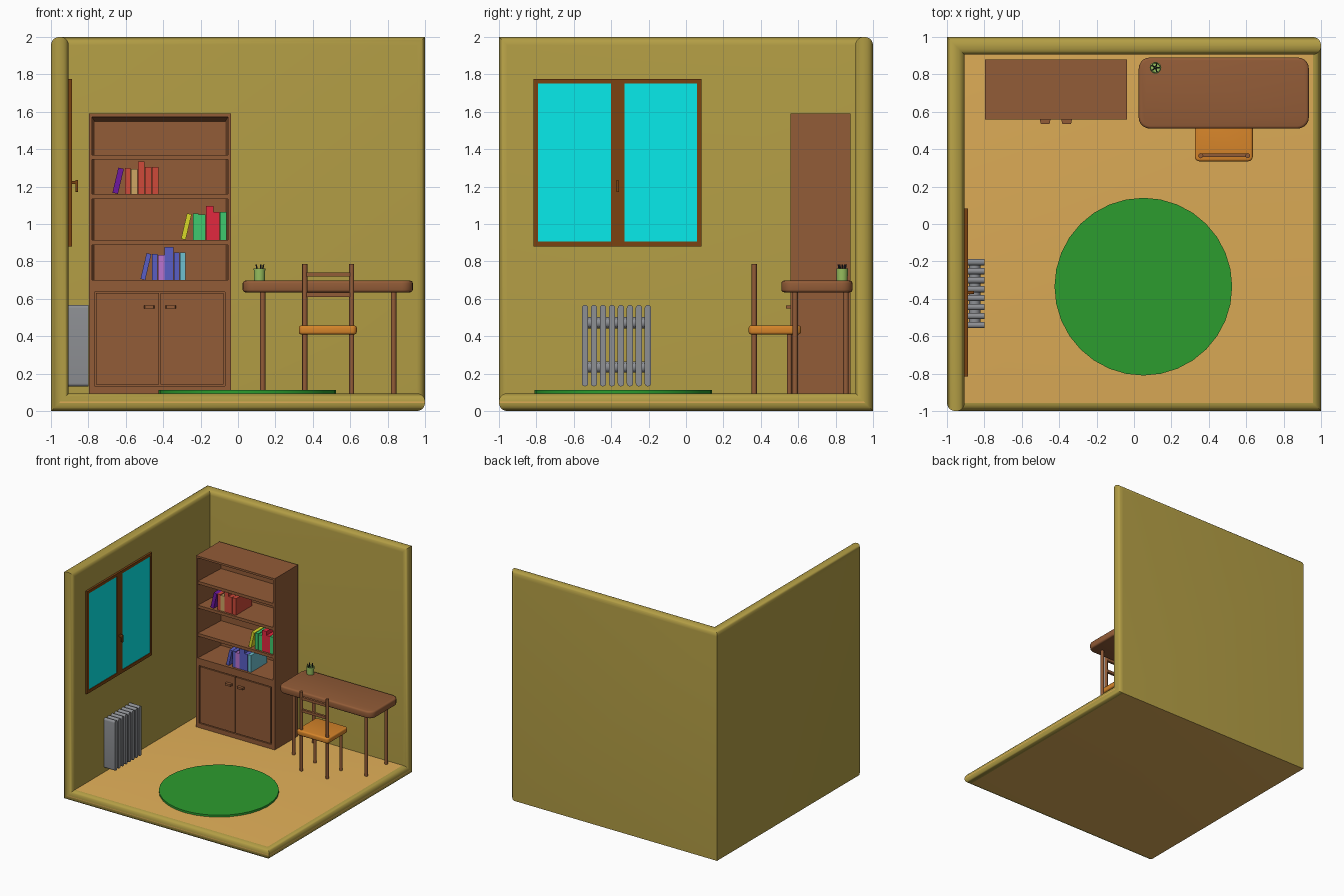
import bpy, bmesh, math
from mathutils import Matrix, Vector

if "Cube" in bpy.data.objects:
    bpy.data.objects.remove(bpy.data.objects["Cube"])


def material(name, r, g, b):
    m = bpy.data.materials.new(name)
    m.diffuse_color = [(c / 255) ** 2.2 for c in (r, g, b)] + [1]
    m.use_nodes = True
    m.node_tree.nodes["Principled BSDF"].inputs["Base Color"].default_value = m.diffuse_color
    return m


WALL = material("wall_paint", 176, 155, 70)
FLOOR = material("floor_wood", 222, 172, 88)
WOOD = material("brown_wood", 145, 92, 58)
FRAME = material("frame_wood", 122, 68, 24)
GLASS = material("glass", 16, 235, 235)
RUG = material("rug_green", 48, 155, 50)
SEAT = material("seat_orange", 214, 132, 46)
METAL = material("metal_grey", 140, 142, 146)
CUP = material("cup_green", 150, 190, 95)
DARK = material("pencil_dark", 50, 50, 60)


def finish(bm, name, mats, smooth=False):
    bmesh.ops.recalc_face_normals(bm, faces=bm.faces)
    me = bpy.data.meshes.new(name)
    bm.to_mesh(me)
    bm.free()
    ob = bpy.data.objects.new(name, me)
    bpy.context.collection.objects.link(ob)
    for m in mats:
        me.materials.append(m)
    if smooth:
        bpy.context.view_layer.objects.active = ob
        bpy.ops.object.select_all(action='DESELECT')
        ob.select_set(True)
        bpy.ops.object.shade_smooth_by_angle(angle=math.radians(40))
    return ob


def bevel(bm, edges, width, seg):
    bmesh.ops.bevel(bm, geom=edges, offset=width, segments=seg, profile=0.5,
                    affect='EDGES', clamp_overlap=True)


def box(name, x, y, z, mat, axis_bevel=None, edge_bevel=0, pivot=None, lean=0):
    """Box from (min, max) ranges; axis_bevel = (axis, width) rounds edges along one axis."""
    bm = bmesh.new()
    size = [b - a for a, b in (x, y, z)]
    mid = [(a + b) / 2 for a, b in (x, y, z)]
    bmesh.ops.create_cube(bm, size=1, matrix=Matrix.Translation(mid) @ Matrix.Diagonal(size + [1]))
    if axis_bevel:
        ax, w = axis_bevel
        bevel(bm, [e for e in bm.edges if abs((e.verts[0].co - e.verts[1].co)[ax]) > 1e-5], w, 5)
    if edge_bevel:
        bm.normal_update()
        bevel(bm, [e for e in bm.edges if e.calc_face_angle() > 1], edge_bevel, 3)
    if lean:
        bmesh.ops.rotate(bm, verts=bm.verts, cent=pivot, matrix=Matrix.Rotation(lean, 3, 'Y'))
    return finish(bm, name, [mat], bool(axis_bevel or edge_bevel))


def prism(name, pts, axis, a, b, mat):
    """Extrude a profile along z (points are x, y) or along x (points are y, z)."""
    bm = bmesh.new()
    to3 = (lambda p: (p[0], p[1], a)) if axis == 'z' else (lambda p: (a, p[0], p[1]))
    face = bm.faces.new([bm.verts.new(to3(p)) for p in pts])
    ext = bmesh.ops.extrude_face_region(bm, geom=[face])['geom']
    move = (0, 0, b - a) if axis == 'z' else (b - a, 0, 0)
    bmesh.ops.translate(bm, vec=move, verts=[v for v in ext if isinstance(v, bmesh.types.BMVert)])
    return finish(bm, name, [mat])


def rod(name, p, q, r, mat, sides=12):
    p, q = Vector(p), Vector(q)
    d = q - p
    bm = bmesh.new()
    bmesh.ops.create_cone(bm, cap_ends=True, segments=sides, radius1=r, radius2=r, depth=d.length,
                          matrix=Matrix.Translation((p + q) / 2) @ d.to_track_quat('Z', 'Y').to_matrix().to_4x4())
    return finish(bm, name, [mat], True)


# room shell: floor and two walls, with the open rim rounded
bm = bmesh.new()
T = 0.095
rim = [(-1, -1, 0), (1, -1, 0), (1, 1, 0), (1, 1, 2), (-1, 1, 2), (-1, -1, 2)]
inset = lambda c: (max(c[0], -1 + T), min(c[1], 1 - T), max(c[2], T))
outer = [bm.verts.new(c) for c in rim]
inner = [bm.verts.new(inset(c)) for c in rim]
hubs = [bm.verts.new((-1, 1, 0)), bm.verts.new(inset((-1, 1, 0)))]
for ring, hub in zip((outer, inner), hubs):
    for k in (0, 2, 4):
        f = bm.faces.new([ring[k], ring[k + 1], ring[(k + 2) % 6], hub])
        f.material_index = 1 if k == 0 else 0
for k in range(6):
    j = (k + 1) % 6
    f = bm.faces.new([outer[k], outer[j], inner[j], inner[k]])
    f.material_index = 1 if k < 2 else 0
bmesh.ops.recalc_face_normals(bm, faces=bm.faces)
bevel(bm, [e for e in bm.edges if not set(hubs) & set(e.verts)
           and (set(e.verts) <= set(outer) or set(e.verts) <= set(inner))], 0.044, 5)
finish(bm, "room_shell", [WALL, FLOOR], True)

# rug
rod("rug", (0.05, -0.335, 0.09), (0.05, -0.335, 0.112), 0.475, RUG, 32)

# window: frame bars, two panes, handle
FX = (-0.91, -0.887)
for i, y in enumerate([(-0.815, -0.79), (-0.40, -0.33), (0.06, 0.083)]):
    box(f"window_upright_{i}", FX, y, (0.88, 1.775), FRAME)
for i, z in enumerate([(0.88, 0.907), (1.75, 1.775)]):
    box(f"window_crossbar_{i}", FX, (-0.815, 0.083), z, FRAME)
for i, y in enumerate([(-0.79, -0.40), (-0.33, 0.06)]):
    box(f"window_pane_{i}", (-0.91, -0.893), y, (0.907, 1.75), GLASS)
box("window_handle_stem", (-0.89, -0.86), (-0.374, -0.358), (1.213, 1.231), FRAME)
box("window_handle", (-0.87, -0.856), (-0.375, -0.357), (1.17, 1.235), FRAME, (0, 0.008))

# radiator: rounded fins joined by two pipes
for i in range(8):
    y = -0.557 + i * 0.048
    box(f"radiator_fin_{i}", (-0.905, -0.80), (y, y + 0.034), (0.132, 0.567), METAL, (0, 0.0165))
for i, z in enumerate((0.235, 0.472)):
    rod(f"radiator_pipe_{i}", (-0.852, -0.54, z), (-0.852, -0.2, z), 0.03, METAL, 20)

# bookcase shell: sides and top taper slightly towards the back
X0, X1, YF, YB = -0.797, -0.037, 0.56, 0.88
prism("bookcase_left_side", [(X0, YF), (X0, YB), (X0 + 0.032, YB), (X0 + 0.016, YF)], 'z', 0.09, 1.59, WOOD)
prism("bookcase_right_side", [(X1, YF), (X1, YB), (X1 - 0.032, YB), (X1 - 0.016, YF)], 'z', 0.09, 1.59, WOOD)
prism("bookcase_top", [(YF, 1.59), (YB, 1.59), (YB, 1.545), (YF, 1.573)], 'x', X0 + 0.01, X1 - 0.01, WOOD)
box("bookcase_back", (X0 + 0.01, X1 - 0.01), (0.86, YB), (0.1, 1.58), WOOD)
for i, z in enumerate((0.915, 1.16, 1.37)):
    box(f"shelf_{i}", (X0 + 0.012, X1 - 0.012), (YF + 0.002, 0.87), (z - 0.026, z), WOOD)

# bookcase cupboard: body, front frame, doors and tapered handles
box("cupboard_body", (X0 + 0.01, X1 - 0.01), (0.58, 0.87), (0.09, 0.70), WOOD)
for n, z in (("top", (0.637, 0.70)), ("bottom", (0.09, 0.134))):
    box(f"cupboard_{n}_rail", (X0 + 0.01, X1 - 0.01), (YF, 0.59), z, WOOD)
for n, x in (("left", (X0 + 0.005, -0.768)), ("right", (-0.07, X1 - 0.005))):
    box(f"cupboard_{n}_stile", x, (YF, 0.59), (0.09, 0.70), WOOD)
for n, x, hx in (("left", (-0.76, -0.422), -0.475), ("right", (-0.414, -0.078), -0.36)):
    box(f"{n}_door", x, (YF, 0.59), (0.141, 0.63), WOOD)
    prism(f"{n}_door_handle", [(hx - 0.03, 0.565), (hx - 0.023, 0.534), (hx + 0.023, 0.534), (hx + 0.03, 0.565)],
          'z', 0.547, 0.565, WOOD)

# books: per row (base z, leaning book first), each (left, right, height, colour)
C = {n: material("book_" + n, *c) for n, c in dict(
    purple=(110, 30, 160), red=(205, 75, 60), tan=(205, 165, 100), yellow=(215, 215, 45), green=(65, 200, 110),
    crimson=(225, 45, 65), blue=(90, 95, 195), pink=(185, 115, 205), cyan=(110, 190, 205)).items()}
ROWS = [
    (1.16, [(-.672, -.64, .138, 'purple'), (-.605, -.573, .14, 'red'), (-.573, -.535, .135, 'tan'),
            (-.535, -.497, .175, 'red'), (-.497, -.46, .145, 'red'), (-.46, -.423, .145, 'red')]),
    (0.915, [(-.305, -.278, .14, 'yellow'), (-.24, -.21, .14, 'green'), (-.21, -.172, .135, 'green'),
             (-.172, -.13, .182, 'crimson'), (-.13, -.096, .148, 'crimson'), (-.096, -.06, .148, 'green')]),
    (0.70, [(-.522, -.494, .142, 'blue'), (-.46, -.428, .14, 'blue'), (-.428, -.392, .135, 'pink'),
            (-.392, -.343, .178, 'blue'), (-.343, -.31, .147, 'blue'), (-.31, -.278, .147, 'cyan')])]
for r, (z, books) in enumerate(ROWS):
    for i, (a, b, h, c) in enumerate(books):
        box(f"book_{r}_{i}", (a, b - 0.002), (0.58, 0.80), (z, z + h), C[c],
            pivot=(b, 0.6, z), lean=0.23 if i == 0 else 0)

# desk: rounded top on four legs
box("desk_top", (0.025, 0.935), (0.51, 0.89), (0.635, 0.697), WOOD, (2, 0.06), 0.014)
for x in (0.132, 0.832):
    for y in (0.583, 0.855):
        rod("desk_leg", (x, y, 0.09), (x, y, 0.645), 0.0145, WOOD)

# chair: seat, tall back posts, short front legs, back rails
box("chair_seat", (0.325, 0.635), (0.335, 0.615), (0.41, 0.457), SEAT, (2, 0.025), 0.012)
for x in (0.357, 0.608):
    rod("chair_back_post", (x, 0.365, 0.09), (x, 0.365, 0.787), 0.0135, WOOD)
    rod("chair_front_leg", (x, 0.553, 0.09), (x, 0.553, 0.42), 0.0135, WOOD)
for z in (0.622, 0.73):
    box("chair_back_rail", (0.357, 0.608), (0.357, 0.378), (z - 0.012, z + 0.012), WOOD)

# pencil cup: hollow lathe with pencils
bm = bmesh.new()
prof = [(0, 0.696), (0.029, 0.696), (0.031, 0.762), (0.026, 0.762), (0.024, 0.704), (0, 0.704)]
vs = [bm.verts.new((r, 0, z)) for r, z in prof]
es = [bm.edges.new(p) for p in zip(vs, vs[1:])]
bmesh.ops.spin(bm, geom=vs + es, cent=(0, 0, 0), axis=(0, 0, 1), angle=2 * math.pi, steps=20)
bmesh.ops.remove_doubles(bm, verts=bm.verts, dist=1e-5)
bmesh.ops.translate(bm, vec=(0.115, 0.835, 0), verts=bm.verts)
finish(bm, "pencil_cup", [CUP], True)
for i in range(5):
    dx, dy = math.cos(i * 1.257), math.sin(i * 1.257)
    rod(f"pencil_{i}", (0.115 + 0.005 * dx, 0.835 + 0.005 * dy, 0.705),
        (0.115 + 0.022 * dx, 0.835 + 0.022 * dy, 0.783), 0.004, DARK, 6)
